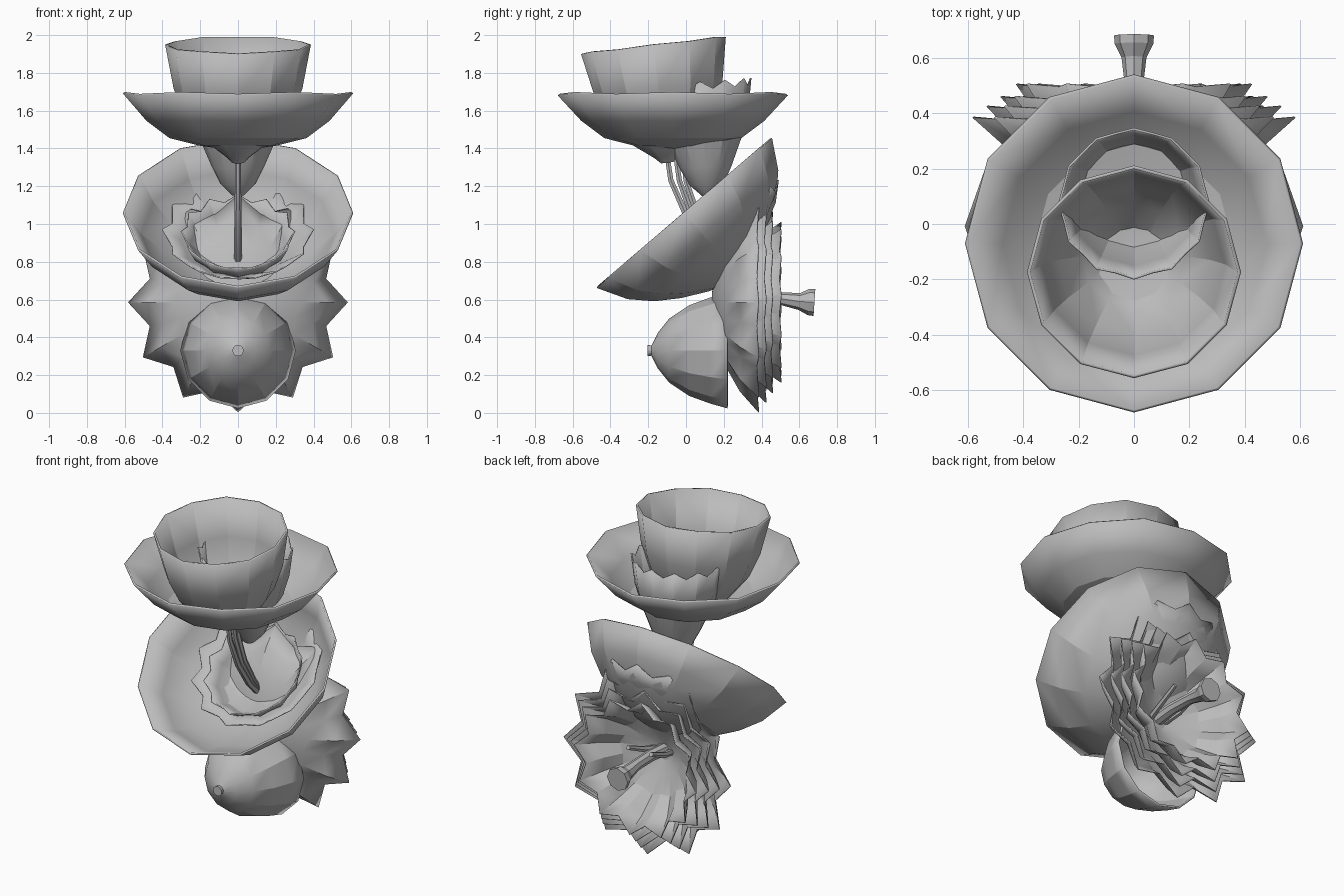
import bpy, math
from mathutils import Vector

if "Cube" in bpy.data.objects:
    bpy.data.objects.remove(bpy.data.objects["Cube"])

gray = bpy.data.materials.new("soft_gray")
gray.diffuse_color = (0.5, 0.5, 0.5, 1)
gray.use_nodes = True
gray.node_tree.nodes["Principled BSDF"].inputs["Base Color"].default_value = gray.diffuse_color


def finish(name, verts, faces, thick=0.0):
    me = bpy.data.meshes.new(name)
    me.from_pydata(verts, [], faces)
    me.materials.append(gray)
    me.polygons.foreach_set("use_smooth", [True] * len(me.polygons))
    me.set_sharp_from_angle(angle=math.radians(20))
    ob = bpy.data.objects.new(name, me)
    bpy.context.collection.objects.link(ob)
    if thick:
        s = ob.modifiers.new("wall", "SOLIDIFY")
        s.thickness = thick
        s.offset = 0
    return ob


def lathe(name, profile, origin, axis, n=12, valley=1.0, jag=0.0, thick=0.012, twist=0.0):
    """Rings of (radius, distance along axis). Odd vertices shrink by 'valley'
    and drop by 'jag' towards the rim (the last ring)."""
    a = Vector((0, axis[0], axis[1])).normalized()
    u = Vector((1, 0, 0))
    v = a.cross(u)
    o = Vector((0, origin[0], origin[1]))
    verts, faces = [], []
    last = len(profile) - 1
    for k, (r, d) in enumerate(profile):
        t = k / last
        for i in range(n):
            ang = 2 * math.pi * i / n + twist
            odd = i % 2
            rr = r * (1 - (1 - valley) * t * odd)
            dd = d - (jag * odd if k == last else 0)
            verts.append(o + (u * math.cos(ang) + v * math.sin(ang)) * rr + a * dd)
    for k in range(last):
        for i in range(n):
            j = (i + 1) % n
            faces.append((k * n + i, k * n + j, (k + 1) * n + j, (k + 1) * n + i))
    faces.append(tuple(reversed(range(n))))
    return finish(name, verts, faces, thick)


def strand(name, pts, radii, n=6):
    """Tapered tube through (x, y, z) points."""
    verts, faces = [], []
    P = [Vector(p) for p in pts]
    for k, p in enumerate(P):
        t = (P[min(k + 1, len(P) - 1)] - P[max(k - 1, 0)]).normalized()
        u = Vector((1, 0, 0))
        u = (u - t * u.dot(t)).normalized()
        w = t.cross(u)
        for i in range(n):
            a = 2 * math.pi * i / n
            verts.append(p + (u * math.cos(a) + w * math.sin(a)) * radii[k])
    for k in range(len(P) - 1):
        for i in range(n):
            j = (i + 1) % n
            faces.append((k * n + i, k * n + j, (k + 1) * n + j, (k + 1) * n + i))
    faces.append(tuple(reversed(range(n))))
    faces.append(tuple(range((len(P) - 1) * n, len(P) * n)))
    return finish(name, verts, faces)


# top flower: cup, dish and the jagged trumpet piercing the dish
lathe("top_cup", [(0.03, 0), (0.06, 0.03), (0.19, 0.13), (0.28, 0.25), (0.335, 0.39), (0.38, 0.625)],
      (-0.1, 1.33), (-0.117, 0.993), jag=0.005)
lathe("top_dish", [(0.06, 0), (0.2, 0.02), (0.36, 0.06), (0.48, 0.15), (0.605, 0.295)],
      (-0.07, 1.4), (0, 1), jag=0.01)
lathe("top_trumpet", [(0.03, 0), (0.09, 0.06), (0.135, 0.15), (0.2, 0.3), (0.24, 0.42), (0.27, 0.6)],
      (0.115, 1.155), (-0.07, 1), n=24, valley=0.96, jag=0.04, thick=0.008)

# middle flower: tilted bowl with two jagged rings
tilt = (-0.65, 0.76)
lathe("middle_bowl", [(0.05, -0.42), (0.16, -0.4), (0.3, -0.33), (0.42, -0.25), (0.52, -0.15), (0.605, 0)],
      (-0.01, 1.06), tilt)
lathe("middle_outer_ring", [(0.12, -0.16), (0.21, -0.12), (0.31, -0.07), (0.4, 0.01)],
      (0.19, 0.965), tilt, n=24, valley=0.9, jag=0.04, thick=0.008)
lathe("middle_inner_ring", [(0.12, -0.14), (0.21, -0.11), (0.26, -0.06), (0.3, 0.03)],
      (0.165, 0.94), tilt, n=24, valley=0.92, jag=0.03, thick=0.008)

# stamens rising out of the bowl
for k, (y0, y1, y2, top) in enumerate([(-0.11, -0.08, 0.0, 1.43), (-0.06, -0.035, 0.03, 1.4),
                                       (-0.015, 0.0, 0.06, 1.38)]):
    strand(f"stamen_{k + 1}",
           [(0, y0, top), (0, y1, 1.23), (0, y2, 1.05), (0, 0.11 + 0.02 * k, 0.89), (0, 0.22, 0.78)],
           [0.014, 0.016, 0.019, 0.021, 0.022])

# lower bud facing the front
lathe("lower_bud", [(0.025, 0), (0.022, -0.02), (0.09, -0.055), (0.165, -0.115), (0.235, -0.22),
                    (0.275, -0.33), (0.3, -0.42)], (-0.2, 0.33), (-1, 0))

# swept-back star petals in stacked layers, each one smaller and further back
for k, (r, y) in enumerate([(0.58, 0.385), (0.53, 0.425), (0.48, 0.46), (0.425, 0.505)]):
    b = 0.14 + 0.025 * k
    s = y - b
    lathe(f"star_petals_{k + 1}",
          [(0.05, -b), (0.18 * r / 0.58, -b - 0.1 * s), (0.34 * r / 0.58, -b - 0.3 * s),
           (0.47 * r / 0.58, -b - 0.6 * s), (r, -y)],
          (0, 0.585), (-1, 0), n=24, valley=0.83, jag=-0.01, thick=0.006, twist=0.03 * k)

# flared stem and thin strands at the back
strand("back_stem", [(0, 0.14, 0.59), (0, 0.35, 0.61), (0, 0.5, 0.605), (0, 0.6, 0.59), (0, 0.65, 0.587),
                     (0, 0.68, 0.585)],
       [0.04, 0.035, 0.033, 0.045, 0.07, 0.072], n=8)
for k, sx in enumerate((-1, 1)):
    strand(f"back_strand_{k + 1}", [(sx * 0.04, 0.16, 0.58), (sx * 0.07, 0.32, 0.62), (sx * 0.08, 0.46, 0.68)],
           [0.02, 0.018, 0.014])
